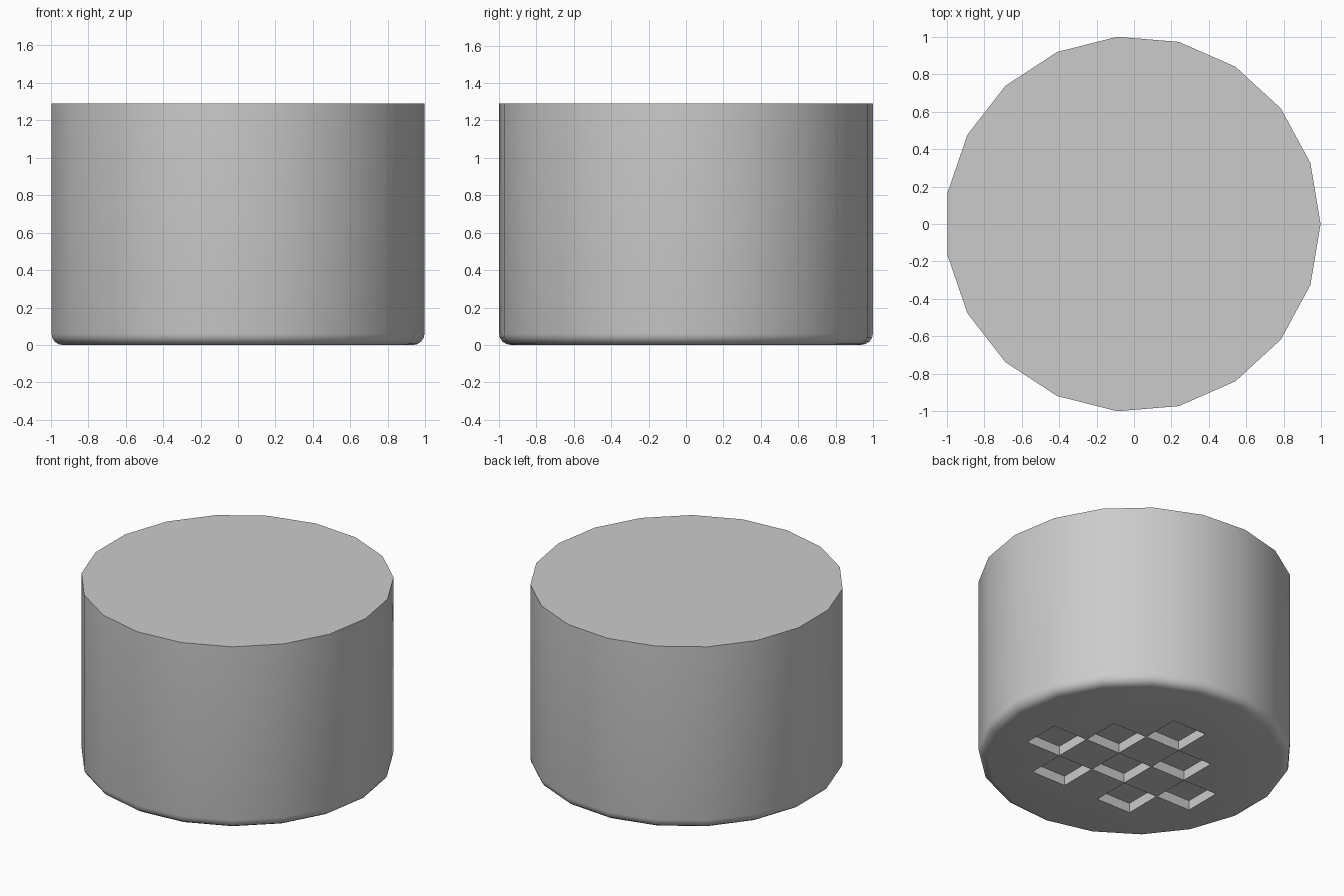
import bpy, bmesh, math

if "Cube" in bpy.data.objects:
    bpy.data.objects.remove(bpy.data.objects["Cube"])

SIDES, HEIGHT = 19, 1.29
R, SHIFT = 1.0034, -0.0069       # odd side count: shift centres it on x
ROUND = 0.062                    # rounding of the lower rim
CELL, SQUARE, DEPTH = 0.271, 0.268, 0.068


def make_object(name, bm):
    mesh = bpy.data.meshes.new(name)
    bm.to_mesh(mesh)
    bm.free()
    obj = bpy.data.objects.new(name, mesh)
    bpy.context.collection.objects.link(obj)
    return obj


# Drum body: 19-sided prism with a rounded lower rim
bm = bmesh.new()
ring = [bm.verts.new((SHIFT + R * math.cos(2 * math.pi * i / SIDES),
                      R * math.sin(2 * math.pi * i / SIDES), 0))
        for i in range(SIDES)]
base = bm.faces.new(ring)
ext = bmesh.ops.extrude_face_region(bm, geom=[base], use_keep_orig=True)
top = [g for g in ext["geom"] if isinstance(g, bmesh.types.BMVert)]
bmesh.ops.translate(bm, verts=top, vec=(0, 0, HEIGHT))
bmesh.ops.recalc_face_normals(bm, faces=bm.faces)
rim = [e for e in bm.edges if all(v.co.z < 0.001 for v in e.verts)]
bmesh.ops.bevel(bm, geom=rim, offset=ROUND, segments=4, profile=0.5,
                affect='EDGES')
body = make_object("drum_body", bm)

# Checkerboard of square recesses in the underside (column, row in cells)
bm = bmesh.new()
cells = [(0, 1.5), (-1, 0.5), (1, 0.5), (-2, -0.5), (0, -0.5), (2, -0.5),
         (-1, -1.5), (1, -1.5)]
for col, row in cells:
    box = bmesh.ops.create_cube(bm, size=1)["verts"]
    bmesh.ops.scale(bm, verts=box, vec=(SQUARE, SQUARE, 2 * DEPTH))
    bmesh.ops.translate(bm, verts=box, vec=(col * CELL - 0.01, row * CELL, 0))
cutter = make_object("recess_cutter", bm)
cutter.hide_render = True

# Cut the recesses, then shade smooth with sharp edges kept
bpy.context.view_layer.objects.active = body
body.select_set(True)
mod = body.modifiers.new("recesses", 'BOOLEAN')
mod.operation = 'DIFFERENCE'
mod.solver = 'EXACT'
mod.object = cutter
bpy.ops.object.modifier_apply(modifier=mod.name)
bpy.data.objects.remove(cutter)
bpy.ops.object.shade_smooth_by_angle(angle=math.radians(30))
